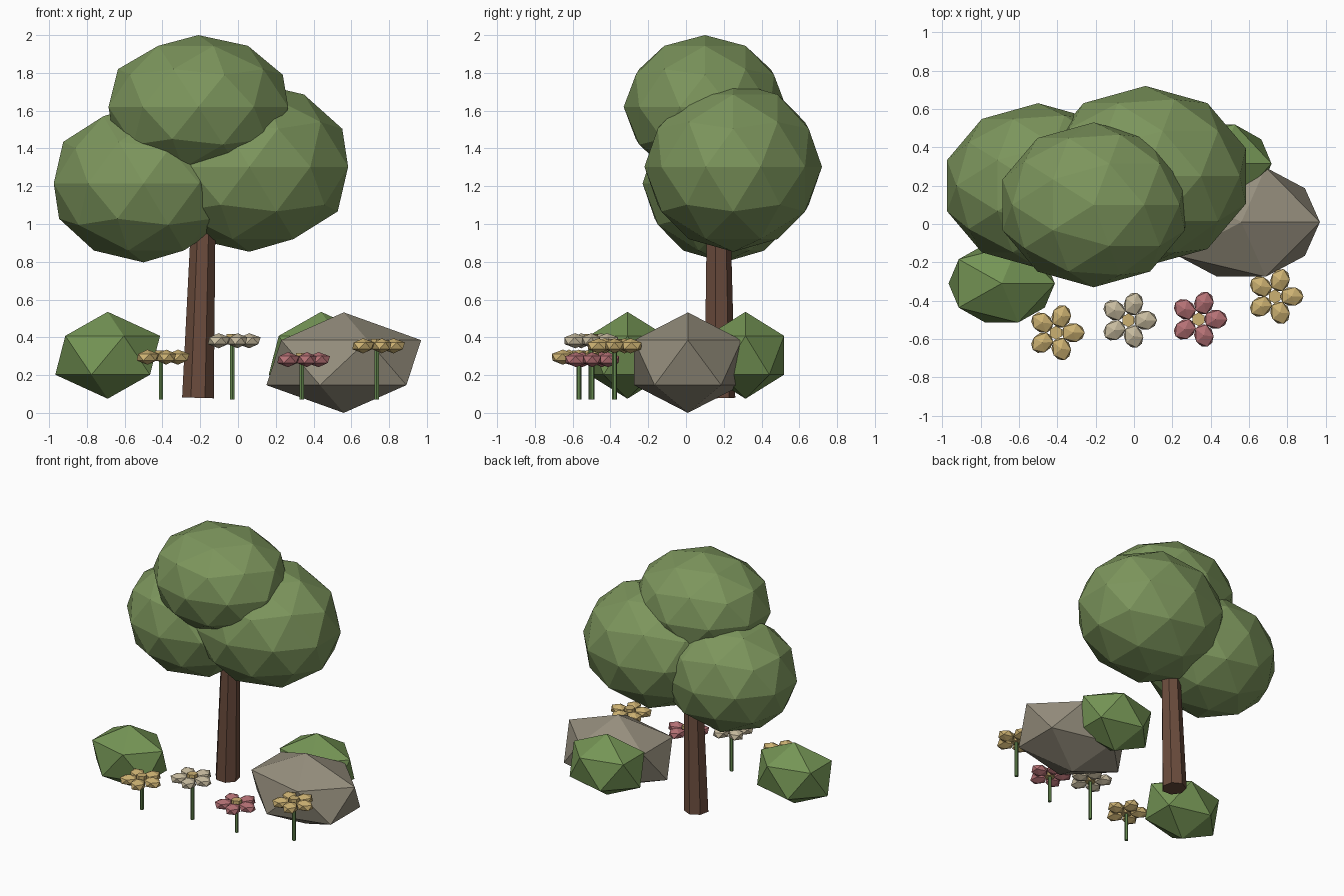
import bpy, bmesh, math
from mathutils import Matrix, Vector

if "Cube" in bpy.data.objects:
    bpy.data.objects.remove(bpy.data.objects["Cube"])


def material(name, r, g, b):
    lin = [((c / 255 + 0.055) / 1.055) ** 2.4 for c in (r, g, b)]
    m = bpy.data.materials.new(name)
    m.diffuse_color = (*lin, 1)
    m.use_nodes = True
    m.node_tree.nodes["Principled BSDF"].inputs["Base Color"].default_value = m.diffuse_color
    return m


LEAF = material("leaf green", 124, 149, 92)
BUSH = material("bush green", 117, 149, 85)
BARK = material("bark brown", 107, 76, 61)
ROCK = material("rock grey", 149, 142, 125)
STEM = material("stem green", 100, 135, 78)
YELLOW = material("yellow petal", 204, 177, 114)
CREAM = material("cream petal", 198, 186, 158)
PINK = material("pink petal", 180, 112, 116)


def finish(name, bm, mat):
    me = bpy.data.meshes.new(name)
    bm.to_mesh(me)
    bm.free()
    me.materials.append(mat)
    ob = bpy.data.objects.new(name, me)
    bpy.context.collection.objects.link(ob)
    return ob


def blob(name, centre, size, detail, mat):
    bm = bmesh.new()
    bmesh.ops.create_icosphere(
        bm, subdivisions=detail, radius=1,
        matrix=Matrix.Translation(centre) @ Matrix.Diagonal((*size, 1)))
    return finish(name, bm, mat)


def post(name, a, b, r1, r2, sides, mat):
    a, b = Vector(a), Vector(b)
    d = b - a
    # tilt from vertical without twisting the sides
    rot = Vector((0, 0, 1)).rotation_difference(d).to_matrix().to_4x4()
    bm = bmesh.new()
    bmesh.ops.create_cone(
        bm, cap_ends=True, segments=sides, radius1=r1, radius2=r2,
        depth=d.length, matrix=Matrix.Translation((a + b) / 2) @ rot)
    return finish(name, bm, mat)


# tree
post("trunk", (-0.212, 0.175, 0.08), (-0.175, 0.168, 1.30), 0.086, 0.06, 7, BARK)
blob("crown_top", (-0.21, 0.10, 1.62), (0.50, 0.43, 0.38), 2, LEAF)
blob("crown_left", (-0.50, 0.20, 1.215), (0.50, 0.43, 0.418), 2, LEAF)
blob("crown_right", (0.06, 0.25, 1.303), (0.55, 0.47, 0.45), 2, LEAF)

# bushes and rock
blob("bush_left", (-0.69, -0.31, 0.305), (0.31, 0.24, 0.23), 1, BUSH)
blob("bush_right", (0.44, 0.315, 0.305), (0.31, 0.24, 0.23), 1, BUSH)
blob("rock", (0.56, 0.01, 0.266), (0.458, 0.335, 0.266), 1, ROCK)

# flowers: stem, five petals, hub
flowers = [(-0.407, -0.567, 0.295, YELLOW), (-0.03, -0.502, 0.382, CREAM),
           (0.337, -0.497, 0.282, PINK), (0.734, -0.378, 0.355, YELLOW)]
for i, (x, y, z, mat) in enumerate(flowers, 1):
    post(f"flower_{i}_stem", (x, y, 0.07), (x, y, z), 0.013, 0.013, 6, STEM)
    bm = bmesh.new()
    for k in range(5):
        m = (Matrix.Translation((x, y, z))
             @ Matrix.Rotation(k * math.tau / 5, 4, 'Z')
             @ Matrix.Translation((0.089, 0, 0))
             @ Matrix.Diagonal((0.068, 0.056, 0.04, 1)))
        bmesh.ops.create_icosphere(bm, subdivisions=1, radius=1, matrix=m)
    finish(f"flower_{i}_petals", bm, mat)
    post(f"flower_{i}_hub", (x, y, z - 0.02), (x, y, z + 0.036), 0.036, 0.036, 6, YELLOW)
